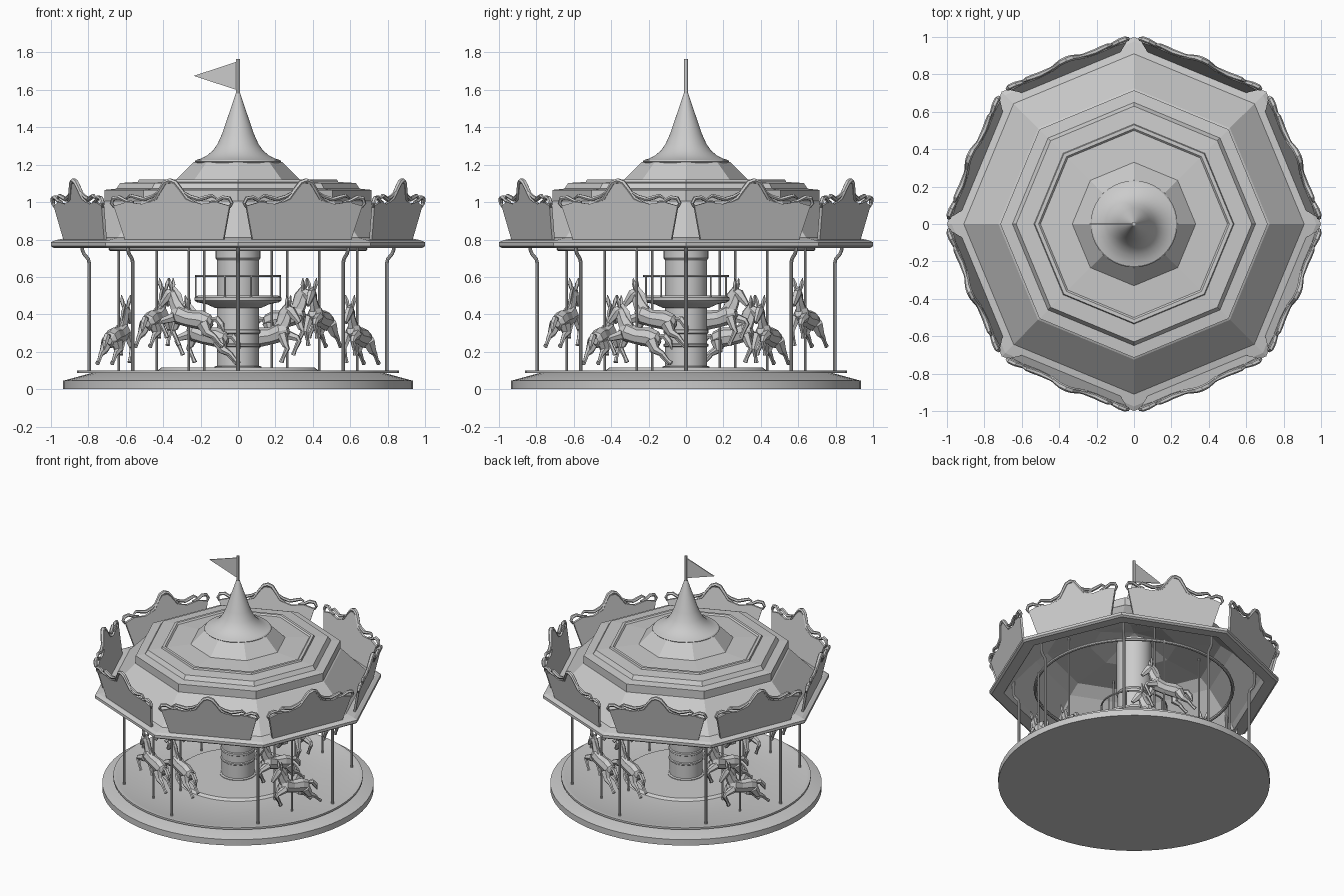
import bpy, bmesh
from math import sin, cos, pi, radians
from mathutils import Vector, Matrix

if "Cube" in bpy.data.objects:
    bpy.data.objects.remove(bpy.data.objects["Cube"])


def finish(bm, name, smooth=False):
    bmesh.ops.recalc_face_normals(bm, faces=bm.faces)
    me = bpy.data.meshes.new(name)
    bm.to_mesh(me)
    bm.free()
    ob = bpy.data.objects.new(name, me)
    bpy.context.collection.objects.link(ob)
    if smooth:
        bpy.ops.object.select_all(action='DESELECT')
        bpy.context.view_layer.objects.active = ob
        ob.select_set(True)
        bpy.ops.object.shade_smooth_by_angle(angle=radians(30))
    return ob


def revolve(name, prof, segs, closed=False, smooth=True):
    # rings of (radius, height) joined round z; radius 0 becomes a pole
    bm = bmesh.new()
    rings = []
    for r, z in prof:
        if r == 0:
            rings.append([bm.verts.new((0, 0, z))] * segs)
        else:
            rings.append([bm.verts.new((r * cos(2 * pi * i / segs), r * sin(2 * pi * i / segs), z))
                          for i in range(segs)])
    pairs = list(zip(rings, rings[1:] + rings[:1]))
    for a, b in pairs if closed else pairs[:-1]:
        for i in range(segs):
            j = (i + 1) % segs
            vs = list(dict.fromkeys([a[i], a[j], b[j], b[i]]))
            if len(vs) > 2:
                bm.faces.new(vs)
    return finish(bm, name, smooth)


def hoop(name, r, z, t, segs=48):
    return revolve(name, [(r + t * cos(k * pi / 4), z + t * sin(k * pi / 4)) for k in range(8)], segs, True)


def tube(bm, pts, radii, sides=6, ref=(0, 1, 0), flat=1.0):
    # capped tube with a radius per point; flat scales the width along ref
    pts = [Vector(p) for p in pts]
    rings = []
    for i, p in enumerate(pts):
        t = (pts[min(i + 1, len(pts) - 1)] - pts[max(i - 1, 0)]).normalized()
        s = Vector(ref)
        s = (s - t * s.dot(t)).normalized()
        n = t.cross(s)
        rings.append([bm.verts.new(p + radii[i] * (s * cos(2 * pi * k / sides) * flat + n * sin(2 * pi * k / sides)))
                      for k in range(sides)])
    for a, b in zip(rings, rings[1:]):
        for k in range(sides):
            j = (k + 1) % sides
            bm.faces.new((a[k], a[j], b[j], b[k]))
    bm.faces.new(rings[0])
    bm.faces.new(rings[-1])


def copies(ob, angles):
    # ob is built facing +x; spread linked copies round z
    for i, a in enumerate(angles):
        c = ob if i == 0 else ob.copy()
        if i:
            bpy.context.collection.objects.link(c)
        c.rotation_euler.z = radians(a)


# Base, floor and inner step
revolve("base", [(0, 0), (.935, 0), (.935, .045), (.78, .087), (0, .087)], 64)
revolve("floor", [(0, .086), (.86, .086), (.86, .1), (.835, .1), (.825, .096), (.43, .1), (.41, .115), (0, .115)], 64)

# Centre column with bands
revolve("column", [(0, .1), (.125, .1), (.125, .12), (.113, .125), (.113, .225), (.12, .23), (.12, .24),
                   (.113, .245), (.113, .295), (.12, .3), (.12, .315), (.113, .32), (.113, .44), (.113, .69),
                   (.12, .7), (.12, 1.1), (0, 1.1)], 32)

# Balcony round the column
revolve("balcony", [(.1, .43), (.125, .435), (.17, .455), (.22, .465), (.232, .475), (.232, .49), (.215, .5), (.1, .5)], 32)
hoop("balcony_rail", .225, .605, .006, 32)
bm = bmesh.new()
for i in range(10):
    a = 2 * pi * i / 10
    x, y = .225 * cos(a), .225 * sin(a)
    tube(bm, [(x, y, .48), (x, y, .605)], [.005, .005])
finish(bm, "balcony_posts")

# Eight sided hollow roof
revolve("roof", [(.985, .755), (1, .765), (1, .785), (.975, .797), (.91, .81), (.725, 1.0), (.715, 1.005),
                 (.715, 1.065), (.65, 1.072), (.63, 1.102), (.535, 1.108), (.53, 1.12), (.51, 1.12), (.5, 1.11),
                 (.33, 1.12), (.235, 1.215), (0, 1.215), (0, 1.195), (.3, 1.09), (.6, 1.06),
                 (.68, 1.0), (.88, .79), (.9, .76)], 8, True, False)
hoop("hanging_ring", .68, .75, .012, 64)

# Spire, flag pole and pennant
revolve("spire", [(0, 1.21), (.225, 1.21), (.232, 1.217), (.225, 1.225), (.2, 1.232), (.165, 1.25), (.135, 1.275),
                  (.11, 1.31), (.085, 1.365), (.012, 1.58), (0, 1.59)], 40)
revolve("flag_pole", [(0, 1.55), (.012, 1.55), (.012, 1.765), (0, 1.765)], 12)
bm = bmesh.new()
sides = [[bm.verts.new((x, y, z)) for x, z in ((-.008, 1.75), (-.008, 1.6), (-.237, 1.675))] for y in (-.004, .004)]
for s in sides:
    bm.faces.new(s)
for i in range(3):
    j = (i + 1) % 3
    bm.faces.new((sides[0][i], sides[0][j], sides[1][j], sides[1][i]))
finish(bm, "pennant")


# Leaning fascia boards above the rim
def lean(u, z, out=0):
    return Vector((.885 + (z - .8) * .2 + out, u, z))


side_angles = [22.5 + 45 * i for i in range(8)]
half = [(.285, .80), (.335, .98), (.26, 1.0), (.17, .99), (.09, 1.015), (.055, 1.07), (.02, 1.1)]
outline = half + [(-u, z) for u, z in reversed(half)]
bm = bmesh.new()
face = bm.faces.new([bm.verts.new(lean(u, z, -.008)) for u, z in outline])
ext = bmesh.ops.extrude_face_region(bm, geom=[face])
bmesh.ops.translate(bm, verts=[v for v in ext['geom'] if isinstance(v, bmesh.types.BMVert)], vec=(.016, 0, 0))
copies(finish(bm, "fascia_board"), side_angles)

# Scroll moulding along the board tops
bm = bmesh.new()
arch = [(.13, 1.0), (.09, 1.02), (.06, 1.065), (.03, 1.105)]
arch = arch + [(0, 1.115)] + [(-u, z) for u, z in reversed(arch)]
tube(bm, [lean(u, z, .003) for u, z in arch], [.006, .011, .012, .013, .014, .013, .012, .011, .006], 6, (1, 0, 0), 1.2)
for m in (1, -1):
    tube(bm, [lean(m * u, z, .003) for u, z in ((.07, 1.055), (.11, 1.03), (.16, 1.015), (.2, 1.025), (.235, 1.035), (.26, 1.02))],
         [.006, .01, .012, .012, .01, .005], 6, (1, 0, 0), 1.2)
    tube(bm, [lean(m * u, z, .003) for u, z in ((.22, 1.0), (.26, 1.005), (.3, 1.025), (.335, 1.02), (.348, .995), (.335, .97))],
         [.006, .01, .012, .012, .01, .005], 6, (1, 0, 0), 1.2)
copies(finish(bm, "fascia_scroll", True), side_angles)

# Bent outer support poles
bm = bmesh.new()
tube(bm, [(.795, 0, .09), (.795, 0, .67), (.8, 0, .695), (.825, 0, .725), (.832, 0, .745), (.832, 0, .87)], [.01] * 6, 10)
copies(finish(bm, "support_pole", True), [45 * i for i in range(8)])

# Galloping horse, nose towards +x, origin at the pole
bm = bmesh.new()
tube(bm, [(-.135, 0, -.03), (-.115, 0, -.025), (-.07, 0, -.01), (0, 0, -.002), (.06, 0, .02), (.095, 0, .03)],
     [.02, .046, .052, .046, .052, .025], 8, flat=.85)
tube(bm, [(.05, 0, .03), (.08, 0, .085), (.1, 0, .14)], [.046, .034, .024], 6, flat=.65)
tube(bm, [(.085, 0, .148), (.11, 0, .13), (.145, 0, .088), (.16, 0, .068)], [.018, .03, .019, .013], 6, flat=.75)
tube(bm, [(.09, 0, .165), (.06, 0, .12), (.03, 0, .05)], [.012, .022, .012], 5, flat=.4)
tube(bm, [(-.13, 0, -.005), (-.165, 0, -.005), (-.19, 0, -.035), (-.205, 0, -.075)], [.01, .018, .018, .004], 6)
for s in (1, -1):
    tube(bm, [(.095, s * .012, .15), (.096, s * .02, .182), (.1, s * .026, .215)], [.008, .012, .002], 5)
    k = .02 * s
    tube(bm, [(.07, s * .026, .005), (.115 + k, s * .034, -.035 + k), (.125 + k, s * .034, -.05 + k),
              (.1 + k, s * .034, -.1 + k), (.09 + k, s * .034, -.125 + k)], [.028, .018, .014, .01, .013], 6)
    tube(bm, [(-.095, s * .026, -.03), (-.105 - k, s * .034, -.08), (-.145 - k, s * .034, -.1),
              (-.175 - k, s * .034, -.135), (-.195 - k, s * .034, -.15)], [.036, .024, .014, .01, .013], 6)
horse = finish(bm, "horse")

# Four pairs of horses travelling clockwise, alternating high and low
first = True
for i in range(4):
    a = radians(-22.5 + 90 * i)
    for r, high in ((.69, i % 2), (.47, 1 - i % 2)):
        ob = horse if first else horse.copy()
        if not first:
            bpy.context.collection.objects.link(ob)
        first = False
        ob.location = (r * cos(a), r * sin(a), .38 if high else .288)
        ob.rotation_euler.z = a - pi / 2
        top = .76 if r > .5 else 1.07
        pole = revolve("horse_pole", [(0, .09), (.007, .09), (.007, top), (0, top)], 8)
        pole.location = (r * cos(a), r * sin(a), 0)
